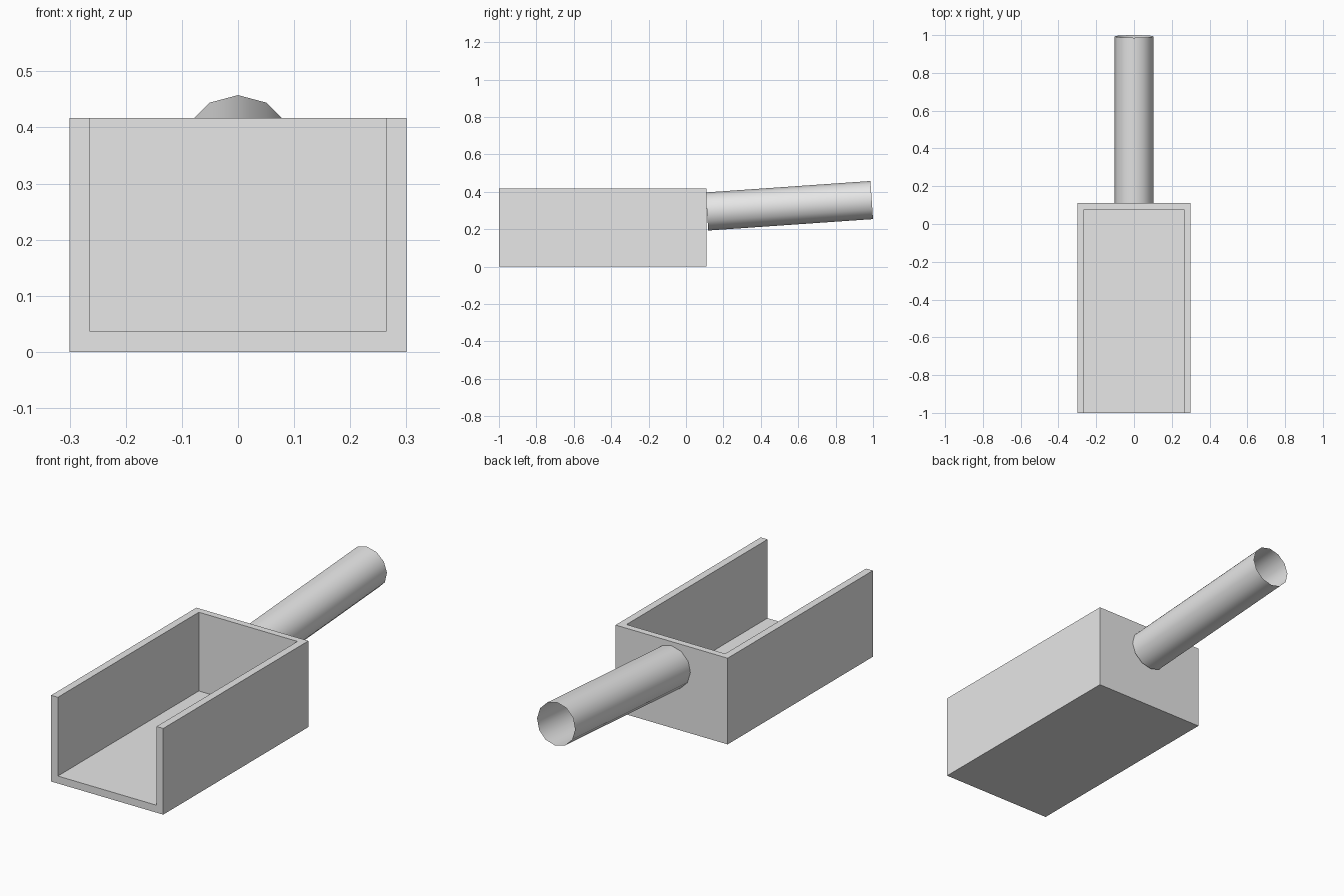
import bpy, bmesh, math
from mathutils import Vector

old = bpy.data.objects.get("Cube")
if old:
    bpy.data.objects.remove(old, do_unlink=True)

grey = bpy.data.materials.new("light_grey")
grey.use_nodes = True
colour = (0.8, 0.8, 0.8, 1.0)
grey.diffuse_color = colour
grey.node_tree.nodes["Principled BSDF"].inputs["Base Color"].default_value = colour


def add_object(name, bm):
    bmesh.ops.recalc_face_normals(bm, faces=bm.faces)
    mesh = bpy.data.meshes.new(name)
    bm.to_mesh(mesh)
    bm.free()
    mesh.materials.append(grey)
    obj = bpy.data.objects.new(name, mesh)
    bpy.context.collection.objects.link(obj)
    return obj


# Scoop tray: U-shaped section extruded front to back wall
W, H, T = 0.30, 0.417, 0.036
FRONT, BACK = -1.0, 0.11
section = [(-W, 0), (W, 0), (W, H), (W - T, H), (W - T, T),
           (T - W, T), (T - W, H), (-W, H)]
inner_back = BACK - T * 0.9
bm = bmesh.new()
rings = [[bm.verts.new((x, y, z)) for x, z in section]
         for y in (FRONT, inner_back, BACK)]
n = len(section)
front, mid, back = rings
bm.faces.new(front)
for i in range(n):
    j = (i + 1) % n
    bm.faces.new((front[i], front[j], mid[j], mid[i]))
    if i not in (3, 4, 5):          # outer skin and rim run on to the back
        bm.faces.new((mid[i], mid[j], back[j], back[i]))
# back wall: inner face, top rim and outer face
bm.faces.new(mid[3:7])
bm.faces.new((mid[3], mid[6], back[6], back[3]))
bm.faces.new([back[i] for i in (0, 1, 2, 3, 6, 7)])
bmesh.ops.delete(bm, geom=[v for v in bm.verts if not v.link_faces], context='VERTS')
bmesh.ops.dissolve_limit(bm, angle_limit=0.01, verts=bm.verts, edges=bm.edges)
add_object("scoop_tray", bm)

# Handle: open twelve-sided tube, tilted slightly upward
start, end = Vector((0, 0.112, 0.295)), Vector((0, 0.993, 0.356))
axis = end - start
bm = bmesh.new()
bmesh.ops.create_cone(bm, cap_ends=False, segments=12, radius1=0.102,
                      radius2=0.102, depth=axis.length)
handle = add_object("handle", bm)
handle.location = (start + end) / 2
handle.rotation_euler.x = -math.atan2(axis.y, axis.z)

bpy.ops.object.select_all(action='DESELECT')
handle.select_set(True)
bpy.context.view_layer.objects.active = handle
bpy.ops.object.shade_smooth_by_angle(angle=math.radians(40))
